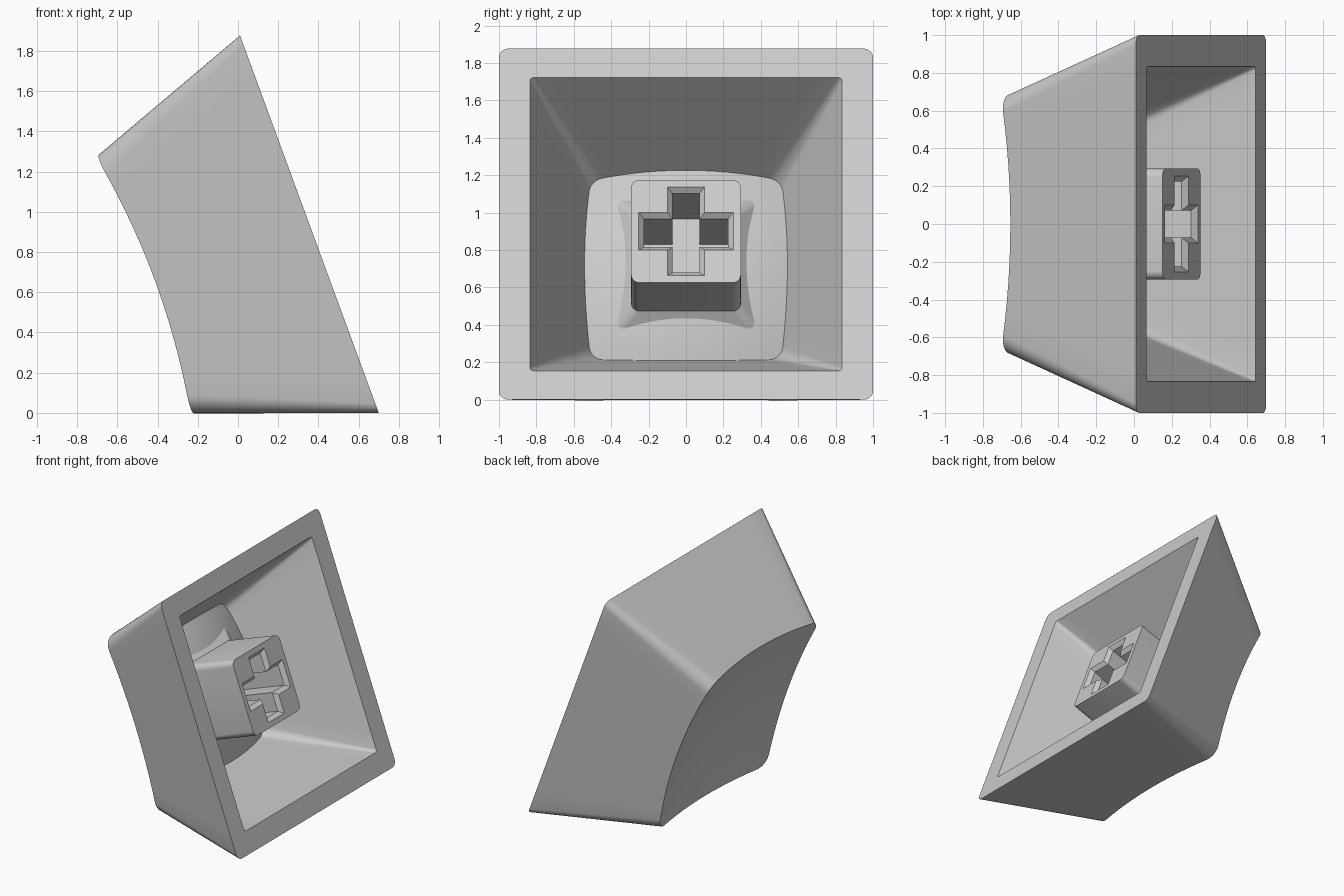
import bpy, bmesh, math
from mathutils import Matrix, Vector

if "Cube" in bpy.data.objects:
    bpy.data.objects.remove(bpy.data.objects["Cube"], do_unlink=True)

# Keycap resting on one side wall: local z runs from the opening to the dish
TILT = math.asin(0.345)
S, C = math.sin(TILT), math.cos(TILT)
PLACE = Matrix(((-S, 0, -C, 0.355), (0, 1, 0, 0), (C, 0, -S, C), (0, 0, 0, 1)))

grey = bpy.data.materials.new("light grey plastic")
grey.use_nodes = True
COLOUR = (0.6, 0.6, 0.6, 1)
grey.diffuse_color = COLOUR
grey.node_tree.nodes["Principled BSDF"].inputs["Base Color"].default_value = COLOUR


def rounded_square(half, radius, arc=6, side=12):
    """Corner arcs joined by subdivided straight sides."""
    pts = []
    for q in range(4):
        turn = Matrix.Rotation(q * math.pi / 2, 2)
        k = half - radius
        for i in range(arc + 1):
            a = math.pi / 2 * i / arc
            pts.append(turn @ Vector((k + radius * math.cos(a), k + radius * math.sin(a))))
        for i in range(1, side):
            pts.append(turn @ Vector((k - 2 * k * i / side, half)))
    return pts


def bowl(p, floor, curve):
    return floor + p.length_squared / (2 * curve)


def add_loop(bm, pts):
    return [bm.verts.new(p) for p in pts]


def bridge(bm, a, b):
    n = len(a)
    for i in range(n):
        j = (i + 1) % n
        bm.faces.new((a[i], a[j], b[j], b[i]))


def wall_and_bowl(bm, half, taper, r_low, r_high, floor, curve, rings=10):
    """Tapered wall from the opening up to a dished surface; returns the opening loop."""
    base = rounded_square(half, r_low)
    count = len(base)
    rim = []
    for i in range(count):
        h = floor
        for _ in range(12):
            p = rounded_square(half - taper * h, r_low + (r_high - r_low) * h / floor)[i]
            h = bowl(p, floor, curve)
        rim.append(p)
    opening = add_loop(bm, [p.to_3d() for p in base])
    last = opening
    for k in range(rings, 0, -1):
        ring = [p * k / rings for p in rim]
        loop = add_loop(bm, [(p.x, p.y, bowl(p, floor, curve)) for p in ring])
        bridge(bm, last, loop)
        last = loop
    centre = bm.verts.new((0, 0, floor))
    for i in range(count):
        bm.faces.new((last[i], last[(i + 1) % count], centre))
    return opening


def finish(bm, name):
    bmesh.ops.recalc_face_normals(bm, faces=bm.faces)
    bm.transform(PLACE)
    mesh = bpy.data.meshes.new(name)
    bm.to_mesh(mesh)
    bm.free()
    mesh.materials.append(grey)
    obj = bpy.data.objects.new(name, mesh)
    bpy.context.collection.objects.link(obj)
    bpy.ops.object.select_all(action="DESELECT")
    obj.select_set(True)
    bpy.context.view_layer.objects.active = obj
    bpy.ops.object.shade_smooth_by_angle(angle=math.radians(25))
    return obj


# Hollow shell: outer skin, inner skin and the flat rim between them
bm = bmesh.new()
outer = wall_and_bowl(bm, 1.0, 0.364, 0.05, 0.09, 0.746, 3.45)
inner = wall_and_bowl(bm, 0.835, 0.458, 0.02, 0.06, 0.547, 1.59)
bridge(bm, outer, inner)
finish(bm, "keycap_shell")


# Stem: square post with a flared root and a chamfered cross socket
def cross(inset, z):
    reach, wide, tall = 0.253 - inset, 0.108 - inset, 0.10 - inset
    corner = [(reach, tall), (wide, tall), (wide, reach)]
    pts = []
    for sx, sy in ((1, 1), (-1, 1), (-1, -1), (1, -1)):
        part = corner if sx * sy > 0 else corner[::-1]
        pts += [(sx * x, sy * y, z) for x, y in part]
    return pts


FACE = 0.11
bm = bmesh.new()
post = [add_loop(bm, [(p.x, p.y, z) for p in rounded_square(half, 0.045, side=1)])
        for half, z in ((0.293, FACE), (0.293, 0.55), (0.393, 0.65))]
for low, high in zip(post, post[1:]):
    bridge(bm, low, high)
bm.faces.new(post[-1])

socket = [add_loop(bm, cross(inset, z))
          for inset, z in ((0, FACE), (0.028, FACE + 0.03), (0.028, 0.53))]
for low, high in zip(socket, socket[1:]):
    bridge(bm, low, high)
bm.faces.new(socket[-1])

# End face around the socket
bm.edges.ensure_lookup_table()
border = [e for e in bm.edges if len(e.link_faces) == 1]
bmesh.ops.triangle_fill(bm, use_beauty=True, edges=border)
finish(bm, "switch_stem")
